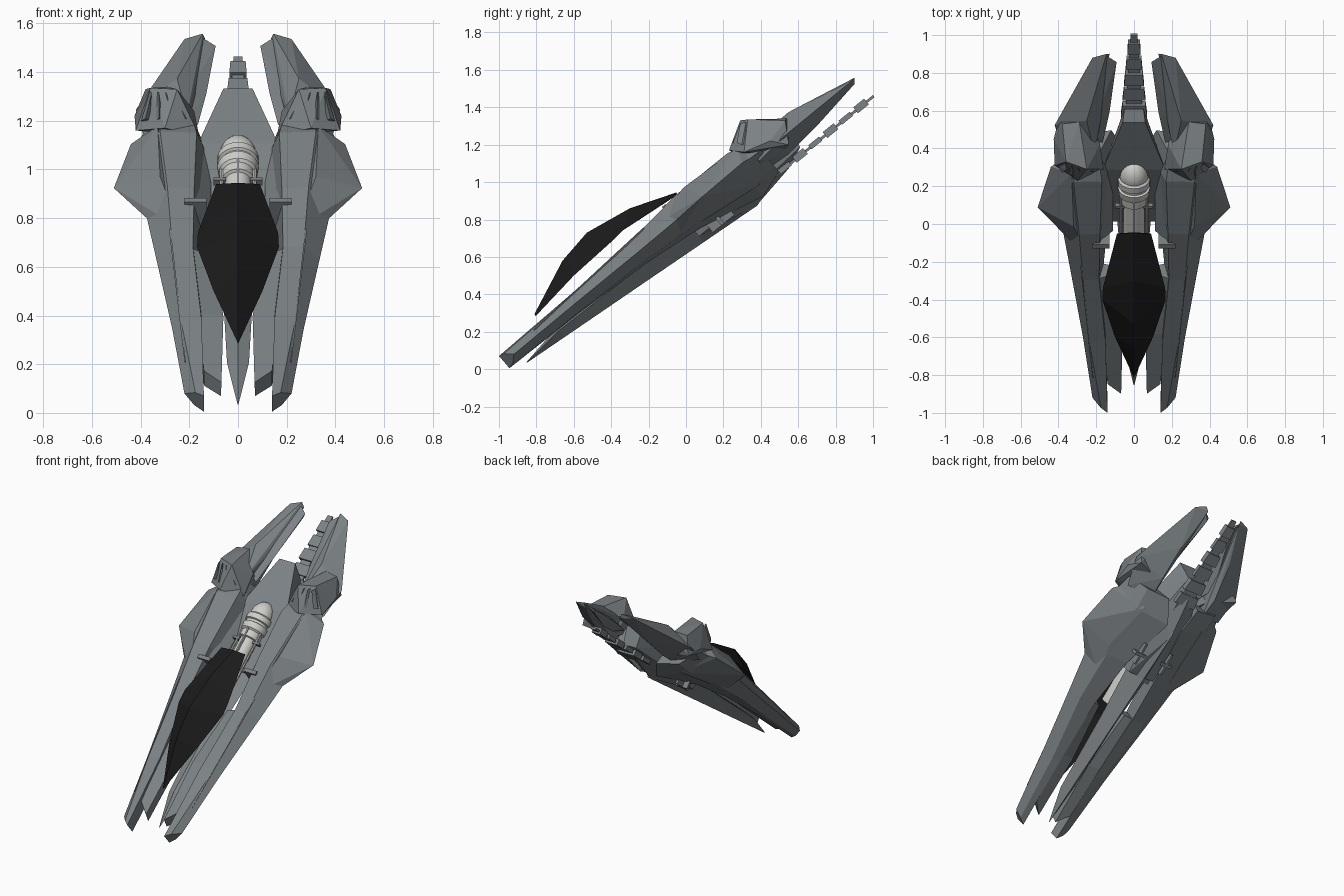
import bpy, bmesh, math
from mathutils import Vector

if "Cube" in bpy.data.objects:
    bpy.data.objects.remove(bpy.data.objects["Cube"])

ANG = math.radians(39)
C, S = math.cos(ANG), math.sin(ANG)


def mat(name, rgb):
    m = bpy.data.materials.new(name)
    m.diffuse_color = (*rgb, 1)
    m.use_nodes = True
    m.node_tree.nodes["Principled BSDF"].inputs["Base Color"].default_value = m.diffuse_color
    return m


GREY = mat("hull_grey", (0.2, 0.222, 0.235))
BLACK = mat("visor_black", (0.011, 0.011, 0.011))
WHITE = mat("pale_metal", (0.62, 0.62, 0.59))


def tilt(x, s, n):
    """Craft space (across, along, above) to world space."""
    return Vector((x, s * C - n * S, 0.795 + s * S + n * C))


def finish(name, bm, m):
    bmesh.ops.recalc_face_normals(bm, faces=bm.faces)
    me = bpy.data.meshes.new(name)
    bm.to_mesh(me)
    bm.free()
    me.materials.append(m)
    ob = bpy.data.objects.new(name, me)
    bpy.context.collection.objects.link(ob)
    return ob


def sides(mirror):
    return (("_right", 1), ("_left", -1)) if mirror else (("", 1),)


def loft(name, rings, m, mirror=False, world=False):
    for tag, sg in sides(mirror):
        bm = bmesh.new()
        vs = [[bm.verts.new((x, s, n) if world else tilt(sg * x, s, n))
               for x, s, n in r] for r in rings]
        k = len(rings[0])
        for a, b in zip(vs, vs[1:]):
            for i in range(k):
                bm.faces.new((a[i], a[(i + 1) % k], b[(i + 1) % k], b[i]))
        bm.faces.new(vs[0])
        bm.faces.new(vs[-1])
        ob = finish(name + tag, bm, m)
    return ob


def hull(name, pts, m, mirror=False, world=False, symmetric=False):
    if symmetric:
        pts = pts + [(-x, a, b) for x, a, b in pts if x]
    for tag, sg in sides(mirror):
        bm = bmesh.new()
        for x, a, b in pts:
            bm.verts.new((sg * x, a, b) if world else tilt(sg * x, a, b))
        r = bmesh.ops.convex_hull(bm, input=bm.verts)
        junk = {v for v in r["geom_interior"] + r["geom_unused"]
                if isinstance(v, bmesh.types.BMVert)}
        bmesh.ops.delete(bm, geom=list(junk), context='VERTS')
        bmesh.ops.dissolve_limit(bm, angle_limit=0.02, verts=bm.verts, edges=bm.edges)
        finish(name + tag, bm, m)


def block(name, x, s, n, m=GREY, mirror=False):
    """Box in craft space from (low, high) ranges."""
    hull(name, [(i, j, k) for i in x for j in s for k in n], m, mirror)


def lathe(name, profile, n0, m, x0=0, sides_n=24, mirror=False):
    rings = [[(x0 + r * math.cos(t * math.tau / sides_n), s,
               n0 + r * math.sin(t * math.tau / sides_n))
              for t in range(sides_n)] for s, r in profile]
    return loft(name, rings, m, mirror)


# Long outer hull prongs
def sect(s, *p):
    return [(x, s, n) for x, n in p]


loft("outer_prong", [
    [(.22, -1.165, .023), (.175, -1.205, .06), (.14, -1.233, .066),
     (.14, -1.231, -.02), (.18, -1.2, -.01)],
    sect(-.75, (.27, .028), (.235, .075), (.15, .08), (.15, -.025), (.21, -.02)),
    sect(-.3, (.335, .03), (.27, .1), (.185, .097), (.16, -.045), (.27, -.03)),
    sect(.04, (.385, .035), (.29, .14), (.18, .13), (.13, -.08), (.28, -.05)),
    sect(.4, (.42, .045), (.32, .14), (.17, .135), (.06, -.16), (.28, -.08)),
    sect(.55, (.38, .04), (.3, .1), (.19, .1), (.12, -.11), (.28, -.07)),
], GREY, True)

# Shorter inner prongs
loft("inner_prong", [
    [(.14, -1.05, .05), (.068, -1.12, .045), (.07, -1.135, -.015), (.14, -1.06, -.02)],
    [(.165, -.7, .07), (.06, -.7, .055), (.065, -.7, -.015), (.16, -.7, -.025)],
    [(.19, -.3, .09), (.105, -.3, .05), (.105, -.3, -.02), (.18, -.3, -.04)],
], GREY, True)

# Thin raised panel strips along the prongs
hull("prong_strip", [(.215, -1.0, .062), (.22, -1.0, .059), (.215, -1.0, .05),
                     (.277, -.2, .114), (.284, -.2, .11), (.277, -.2, .09)], GREY, True)

# Central keel with its front spike
loft("keel", [
    sect(-1.14, (.002, -.054), (0, -.052), (-.002, -.054), (0, -.056)),
    sect(-.9, (.045, -.03), (0, -.01), (-.045, -.03), (0, -.076)),
    sect(-.35, (.065, -.04), (0, -.02), (-.065, -.04), (0, -.121)),
    sect(0, (.09, -.05), (0, -.02), (-.09, -.05), (0, -.15)),
    sect(.345, (.12, -.09), (0, -.02), (-.12, -.09), (0, -.178)),
    sect(.52, (.07, -.09), (0, -.05), (-.07, -.09), (0, -.13)),
], GREY)

# Rear centre body
hull("centre_body", [(.06, .755, .08), (.05, .72, -.08), (.165, .42, .06), (.15, .3, .02),
                     (.12, 0, -.02), (.1, 0, -.11), (0, .345, -.175),
                     (.13, .42, -.1), (0, .6, -.13)], GREY, symmetric=True)

# Sloping walls either side of the trench
hull("trench_wall", [(.21, .42, .13), (.2, -.03, .125), (.11, .32, .02), (.11, -.03, .02),
                     (.17, .5, .08), (.2, -.03, -.03), (.2, .4, -.05)], GREY, True)
block("trench_step", (.13, .22), (-.055, -.03), (.0, .137), GREY, True)

# Side pods
hull("side_pod", [(.24, -.167, .09), (.375, -.035, .035), (.51, .15, .044), (.44, .43, .05),
                  (.33, .45, .13), (.32, .1, .145), (.3, .1, -.05), (.24, .43, -.1),
                  (.36, .5, .04), (.26, -.1, -.04)], GREY, True)

# Rear fins with an inner lip
hull("rear_fin", [(.22, 1.15, .022), (.145, 1.18, .026), (.13, 1.16, .0), (.17, .784, .04),
                  (.42, .69, .02), (.21, .55, .1), (.25, .79, .105), (.38, .5, 0),
                  (.21, .5, -.06), (.22, .65, -.07), (.2, .88, -.045)], GREY, True)
hull("fin_inner_lip", [(.15, 1.165, .02), (.092, 1.115, .014), (.1, 1.1, -.002),
                       (.13, .784, .03), (.2, .76, .06), (.2, .6, .05), (.165, .58, .03),
                       (.2, .7, -.03)], GREY, True)

# Shoulder housings with toothed fronts
hull("shoulder_housing", [(.25, .29, 1.33), (.36, .33, 1.335), (.29, .54, 1.34),
                          (.38, .53, 1.33), (.425, .45, 1.22), (.42, .31, 1.16),
                          (.3, .23, 1.17), (.16, .29, 1.14), (.18, .42, 1.24),
                          (.2, .5, 1.15), (.4, .55, 1.2)], GREY, True, True)
for i in range(4):
    a = .215 + i * .055
    b = .265 + i * .03
    y = .245 + abs(i - 1.6) * .02
    hull("shoulder_tooth_%d" % (i + 1),
         [(a - .018, y + .025, 1.2), (a + .018, y + .025, 1.2), (a, y - .002, 1.21),
          (a, y + .07, 1.2), (b, .29, 1.315), (b + .008, .32, 1.32)], GREY, True, True)

# Segmented tail spine, each plate stepped in from the last
hull("tail_rod", [(x * w, s, n) for x in (-1, 1) for n in (-.122, -.108)
                  for s, w in ((.4, .06), (1.198, .018))], GREY)
for i in range(6):
    s0 = .55 + i * .105
    w = .078 - i * .0085
    t = .02 if i % 2 else .014
    hull("tail_segment_%d" % (i + 1),
         [(x * w * f, s, -.113 + k * t) for x in (-1, 1) for k in (-1, 1)
          for s, f in ((s0, 1), (s0 + .075, .88))], GREY)

# Underside fittings
block("belly_bar", (.06, .15), (.13, .15), (-.14, -.09), GREY, True)
block("belly_rail", (.1, .115), (.07, .22), (-.14, -.09), GREY, True)

# Black faceted visor: a shallow shell of (edge x, edge y, edge z, ridge y, ridge z)
stations = [(.09, -.05, .94, -.05, .945), (.165, -.34, .74, -.3, .86),
            (.168, -.4, .68, -.53, .73), (.1, -.6, .5, -.66, .58),
            (.003, -.808, .292, -.81, .295)]
loft("visor", [[(x, ey, ez), (0, ry, rz), (-x, ey, ez),
                (0, ry + .006, rz - .012)] for x, ey, ez, ry, rz in stations],
     BLACK, world=True)

# Pale domed cylinder in the trench
prof = [(-.28, .055), (.185, .055), (.19, .068), (.235, .068), (.245, .08), (.285, .085),
        (.29, .074), (.305, .074), (.31, .085), (.345, .085), (.355, .074)]
prof += [(.36 + .1 * math.sin(t), .074 * math.cos(t) + .001)
         for t in (i * math.pi / 12 for i in range(7))]
domed = lathe("domed_cylinder", prof, .045, WHITE)
domed.select_set(True)
bpy.context.view_layer.objects.active = domed
bpy.ops.object.shade_smooth_by_angle(angle=math.radians(35))
block("cylinder_rod", (-.004, .004), (-.1, .245), (.095, .12), WHITE)
lathe("cylinder_strut", [(-.1, .008), (.245, .008)], .065, WHITE, .068, 8, True)
block("strut_clamp", (.05, .1), (.165, .18), (.045, .075), GREY, True)
